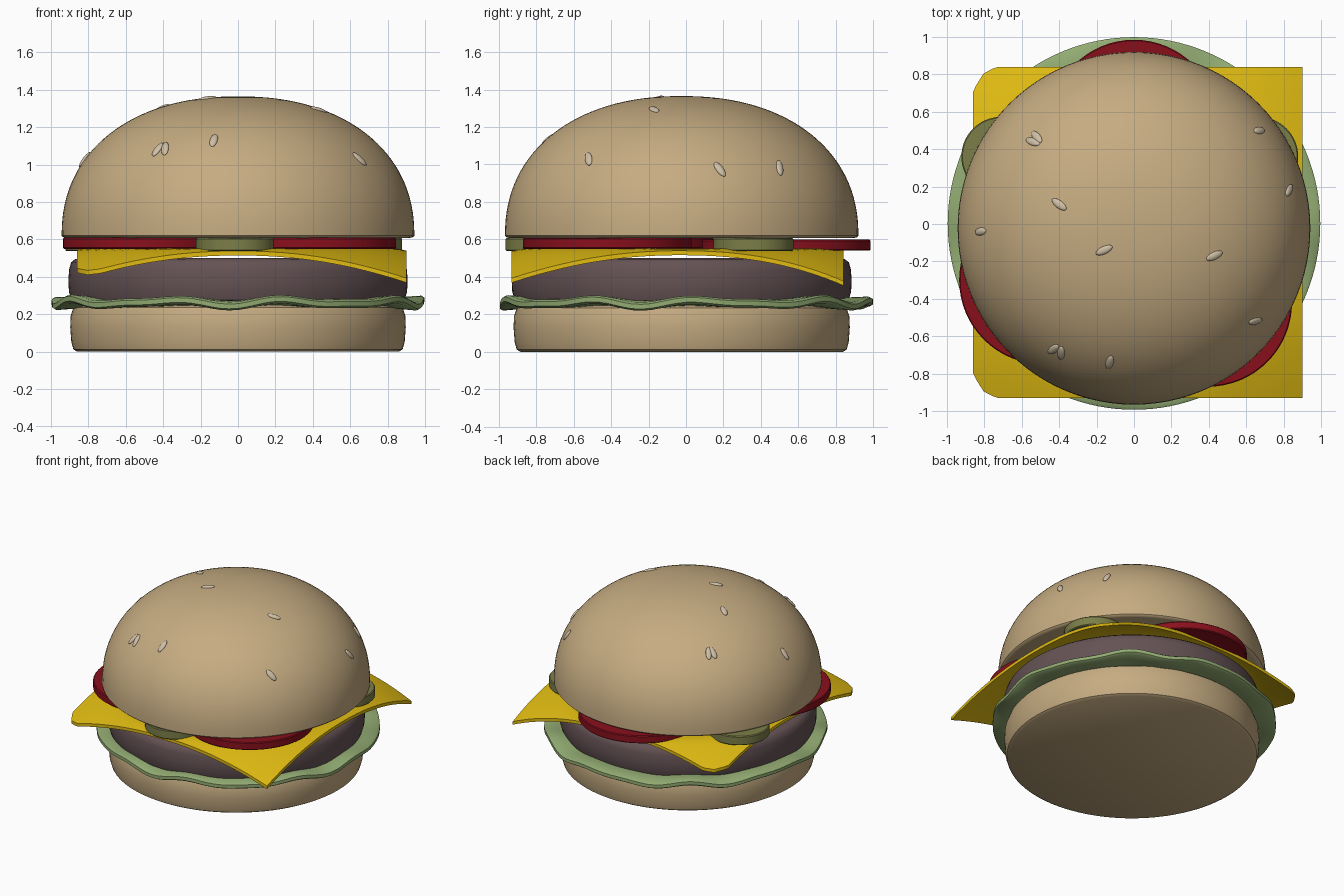
import bpy, bmesh, math
from mathutils import Vector, Matrix

if "Cube" in bpy.data.objects:
    bpy.data.objects.remove(bpy.data.objects["Cube"])


def material(name, rgb):
    m = bpy.data.materials.new(name)
    m.diffuse_color = (*rgb, 1)
    m.use_nodes = True
    m.node_tree.nodes["Principled BSDF"].inputs["Base Color"].default_value = m.diffuse_color
    return m


BUN = material("bread", (0.56, 0.41, 0.22))
SEED = material("sesame", (0.62, 0.52, 0.38))
GREEN = material("leaf", (0.29, 0.41, 0.17))
MEAT = material("meat", (0.13, 0.085, 0.09))
YELLOW = material("cheese", (0.75, 0.50, 0.006))
RED = material("tomato", (0.25, 0.005, 0.012))
OLIVE = material("pickle", (0.20, 0.21, 0.065))


def finish(name, bm, mat, angle=40):
    bmesh.ops.recalc_face_normals(bm, faces=bm.faces)
    me = bpy.data.meshes.new(name)
    bm.to_mesh(me)
    bm.free()
    me.materials.append(mat)
    ob = bpy.data.objects.new(name, me)
    bpy.context.collection.objects.link(ob)
    bpy.ops.object.select_all(action='DESELECT')
    ob.select_set(True)
    bpy.context.view_layer.objects.active = ob
    bpy.ops.object.shade_smooth_by_angle(angle=math.radians(angle))
    return ob


def lathe(name, profile, mat, x=0.0, y=0.0, steps=96):
    bm = bmesh.new()
    vs = [bm.verts.new((r, 0, z)) for r, z in profile]
    es = [bm.edges.new(p) for p in zip(vs, vs[1:])]
    bmesh.ops.spin(bm, geom=vs + es, cent=(0, 0, 0), axis=(0, 0, 1),
                   angle=math.tau, steps=steps)
    bmesh.ops.remove_doubles(bm, verts=bm.verts, dist=1e-5)
    bmesh.ops.translate(bm, verts=bm.verts, vec=(x, y, 0))
    return finish(name, bm, mat)


# top bun: superellipse dome with a flat underside
CY, R, H, Z0, N = -0.023, 0.943, 0.745, 0.62, 2.2
dome = [(R * max(0, math.cos(t)) ** (2 / N), Z0 + H * math.sin(t) ** (2 / N))
        for t in (math.pi / 2 * i / 32 for i in range(33))]
dome[-1] = (0, Z0 + H)
lathe("top_bun", [(0, 0.607), (0.915, 0.607), (0.935, 0.612)] + dome, BUN, 0, CY)

# bottom bun and patty
lathe("bottom_bun", [(0, 0), (0.86, 0), (0.88, 0.012), (0.891, 0.05), (0.897, 0.13),
                     (0.895, 0.19), (0.88, 0.235), (0.85, 0.25), (0, 0.25)], BUN, 0, CY)
lathe("patty", [(0, 0.26), (0.86, 0.26), (0.89, 0.275), (0.904, 0.32), (0.907, 0.38),
                (0.903, 0.44), (0.892, 0.478), (0.87, 0.495), (0.83, 0.502), (0, 0.502)],
      MEAT, 0, CY)

# wavy lettuce leaf
lettuce = lathe("lettuce", [(0, 0.24), (0.8, 0.24), (0.9, 0.24), (0.98, 0.24), (0.996, 0.25),
                            (0.996, 0.275), (0.98, 0.285), (0.9, 0.285), (0.8, 0.285),
                            (0, 0.285)], GREEN, 0, 0.003, 128)
for v in lettuce.data.vertices:
    a, r = math.atan2(v.co.y, v.co.x), math.hypot(v.co.x, v.co.y)
    k = max(0, (r - 0.75) / 0.25)
    v.co.z += k * (0.014 * math.sin(9 * a + 0.6) + 0.008 * math.sin(14 * a + 2))

# cheese slice: drooping grid, thickened
bm = bmesh.new()
bmesh.ops.create_grid(bm, x_segments=40, y_segments=40, size=1)
for v in bm.verts:
    u, w = v.co.x, v.co.y
    x, y = 0.02 + 0.88 * u, -0.045 + 0.885 * w
    if u < 0:  # softer corners on the left
        c = max(0, abs(u) + abs(w) - 1.86)
        x += 0.4 * c
        y -= math.copysign(0.25 * c, w)
    d = max(0, (math.hypot(x, y - CY) - 0.85) / 0.40)
    depth = 0.145 + (0.03 if u > 0 and w > 0 else 0) * min(1, d)
    v.co = (x, y, 0.527 - depth * d ** 1.25)
top = bmesh.ops.extrude_face_region(bm, geom=bm.faces[:])
for v in top["geom"]:
    if isinstance(v, bmesh.types.BMVert):
        v.co.z += 0.024
finish("cheese", bm, YELLOW)


def disc(name, x, y, r, z0, z1, mat):
    b = 0.006
    lathe(name, [(0, z0), (r - b, z0), (r, z0 + b), (r, z1 - b), (r - b, z1), (0, z1)],
          mat, x, y, 64)


# tomato and pickle slices
for i, (x, y, z) in enumerate([(0, 0.535, 0.54), (-0.485, -0.30, 0.55), (0.395, -0.42, 0.55)]):
    disc(f"tomato_slice_{i + 1}", x, y, 0.45, z, z + 0.059, RED)
for i, (x, y) in enumerate([(0.665, 0.36), (-0.71, 0.36), (-0.012, -0.75)]):
    disc(f"pickle_slice_{i + 1}", x, y, 0.213, 0.538, 0.608, OLIVE)

# sesame seeds laid on the dome: x, y, heading in degrees seen from above
seeds = [(-0.54, 0.44, -20), (-0.52, 0.465, -50), (-0.40, 0.105, -37), (-0.16, -0.14, 25),
         (0.43, -0.17, 25), (0.67, 0.50, 10), (0.83, 0.18, 60), (0.65, -0.52, 10),
         (-0.43, -0.67, 40), (-0.39, -0.69, 85), (-0.13, -0.74, 75), (-0.82, -0.04, 10)]
for i, (x, y, deg) in enumerate(seeds):
    p = Vector((x, y - CY, 0))
    r = p.length
    h = (1 - (r / R) ** N) ** (1 / N)
    n = p.normalized() * ((r / R) ** (N - 1) / R) + Vector((0, 0, h ** (N - 1) / H))
    n.normalize()
    t = Vector((math.cos(math.radians(deg)), math.sin(math.radians(deg)), 0))
    t.z = -t.dot(n) / n.z
    t.normalize()
    rot = Matrix((t, n.cross(t), n)).transposed().to_4x4()
    bm = bmesh.new()
    bmesh.ops.create_uvsphere(bm, u_segments=16, v_segments=10, radius=1)
    place = Matrix.Translation((x, y, Z0 + H * h)) @ rot @ Matrix.Diagonal((0.049, 0.021, 0.012, 1))
    bmesh.ops.transform(bm, matrix=place, verts=bm.verts)
    finish(f"sesame_seed_{i + 1}", bm, SEED, 60)
